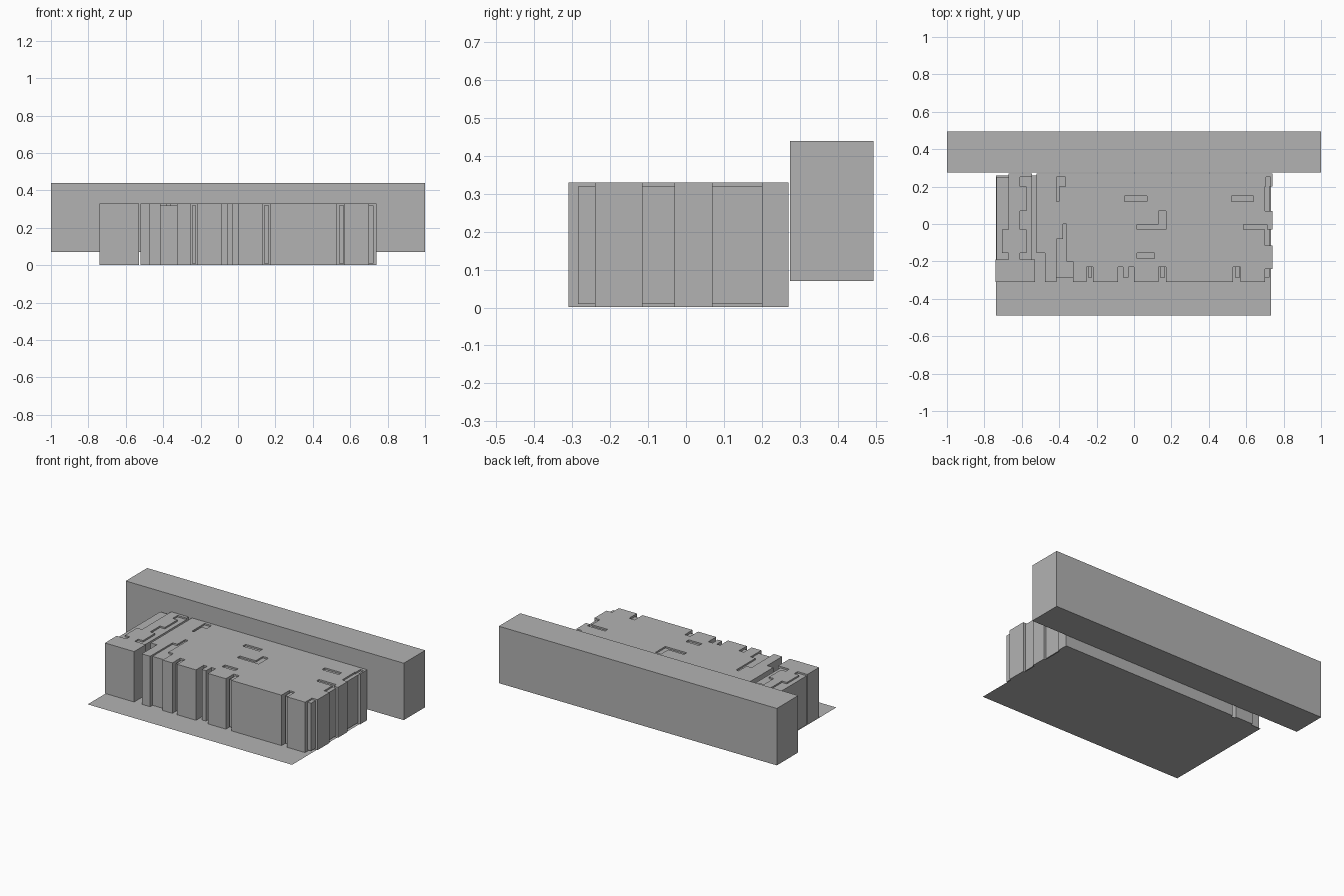
import bpy
import bmesh

cube = bpy.data.objects.get("Cube")
if cube:
    bpy.data.objects.remove(cube, do_unlink=True)

grey = bpy.data.materials.new("plain grey")
grey.use_nodes = True
COLOUR = (0.45, 0.45, 0.45, 1)
grey.diffuse_color = COLOUR
grey.node_tree.nodes["Principled BSDF"].inputs["Base Color"].default_value = COLOUR

TOP = 0.33      # roof height
INSET = 0.32    # height of the recessed infill
BACK = 0.27     # rear face of the building


def boxes(name, specs):
    """One object made of boxes given as (x0, x1, y0, y1, z0, z1)."""
    bm = bmesh.new()
    for x0, x1, y0, y1, z0, z1 in specs:
        for v in bmesh.ops.create_cube(bm, size=1)["verts"]:
            v.co = (x1 if v.co.x > 0 else x0,
                    y1 if v.co.y > 0 else y0,
                    z1 if v.co.z > 0 else z0)
    mesh = bpy.data.meshes.new(name)
    bm.to_mesh(mesh)
    bm.free()
    mesh.materials.append(grey)
    ob = bpy.data.objects.new(name, mesh)
    bpy.context.collection.objects.link(ob)
    return ob


def carve(ob, cuts, floor):
    """Cut rectangles (x0, x1, y0, y1) out of an object down to a floor height."""
    cutter = boxes("cutter", [(*c, floor, 1) for c in cuts])
    cutter.hide_render = True
    mod = ob.modifiers.new("carve", "BOOLEAN")
    mod.operation, mod.solver, mod.use_self = "DIFFERENCE", "EXACT", True
    mod.object = cutter
    bpy.context.view_layer.objects.active = ob
    bpy.ops.object.modifier_apply(modifier=mod.name)
    bpy.data.objects.remove(cutter, do_unlink=True)


# Ground sheet
bpy.ops.mesh.primitive_plane_add(size=1, location=(-0.003, -0.115, 0))
sheet = bpy.context.object
sheet.name = "ground_sheet"
sheet.scale = (1.47, 0.75, 1)
sheet.data.materials.append(grey)

# Long raised block at the back
boxes("rear_block", [(-1, 1, 0.275, 0.495, 0.07, 0.44)])

# Main building: open notches first, then shallow roof slots
main = boxes("main_building", [(-0.52, 0.74, -0.31, BACK, 0.002, TOP)])
front_slots = [(-0.255, -0.22), (-0.085, 0), (0.13, 0.17), (0.53, 0.57)]
carve(main, [(a, b, -0.4, -0.23) for a, b in front_slots] + [
    (-0.6, -0.475, -0.4, -0.155),       # front left corner
    (-0.415, -0.325, -0.4, -0.285),     # wide front recess
    (0.70, 0.8, -0.4, -0.24),           # side recesses
    (0.70, 0.8, -0.115, -0.03),
    (0.70, 0.8, 0.07, 0.20),
], -1)
carve(main, [
    (-0.415, -0.325, -0.4, -0.2),       # stepped slot
    (-0.415, -0.36, -0.201, -0.08),
    (-0.38, -0.36, -0.081, 0),
    (-0.415, -0.365, 0.20, 0.25),       # rear slot
    (-0.415, -0.40, 0.12, 0.201),
    (-0.05, 0.07, 0.12, 0.15),          # straight slots
    (0.52, 0.64, 0.12, 0.15),
    (0.015, 0.11, -0.185, -0.155),
    (0.015, 0.17, -0.03, -0.003),       # L-shaped slot
    (0.13, 0.17, -0.004, 0.07),
    (0.585, 0.71, -0.03, -0.003),
    (0.705, 0.73, 0.20, 0.25),
], INSET)

# Recessed infill inside the notches
infill = [(a + 0.01, b - 0.004, -0.285, -0.225, 0.01, INSET)
          for a, b in front_slots if b != 0]
infill += [(0.69, 0.725, a, b, 0.01, INSET)
           for a, b in [(-0.285, -0.24), (-0.115, -0.03), (0.07, 0.20)]]
boxes("recessed_infill", infill)
boxes("front_fin", [(-0.06, -0.03, -0.285, -0.225, 0.002, TOP)])

# Separate left wing and its wider front corner
boxes("wing_corner", [(-0.74, -0.53, -0.31, -0.19, 0.002, TOP)])
wing = boxes("left_wing", [(-0.735, -0.545, -0.19, BACK, 0.002, TOP)])
carve(wing, [(-0.8, -0.67, 0.25, 0.4)], -1)
carve(wing, [
    (-0.8, -0.67, -0.03, 0.3),          # outer strip
    (-0.8, -0.705, -0.3, -0.029),
    (-0.706, -0.67, -0.3, -0.155),
    (-0.575, -0.5, -0.3, 0.25),         # inner strip with side pockets
    (-0.61, -0.574, 0.20, 0.25),
    (-0.61, -0.574, -0.03, 0.07),
    (-0.61, -0.574, -0.3, -0.155),
], INSET)
